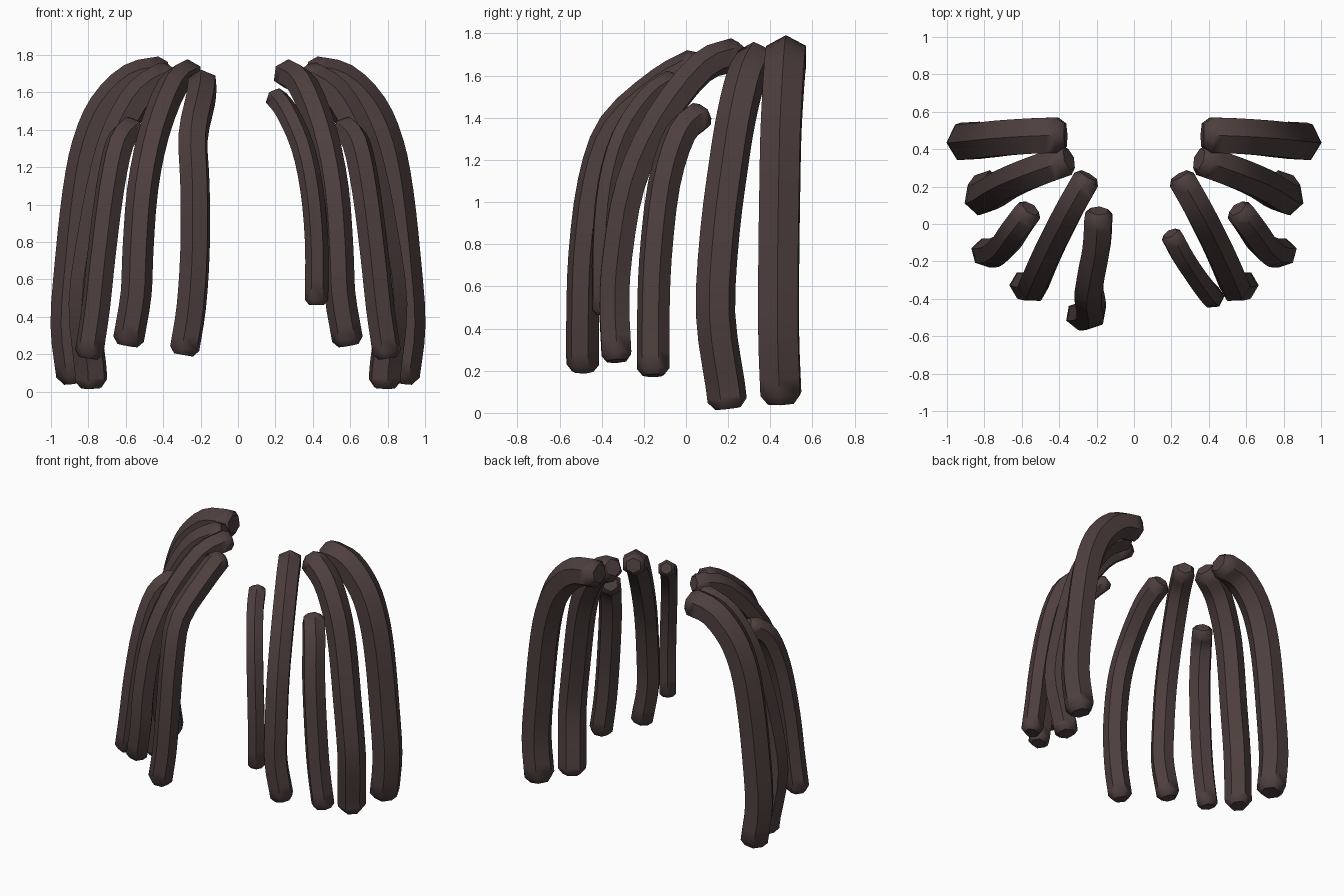
import bpy, bmesh, math
from mathutils import Vector

if "Cube" in bpy.data.objects:
    bpy.data.objects.remove(bpy.data.objects["Cube"])

brown = bpy.data.materials.new("dark_brown")
brown.diffuse_color = (0.075, 0.050, 0.048, 1)
brown.use_nodes = True
brown.node_tree.nodes["Principled BSDF"].inputs["Base Color"].default_value = brown.diffuse_color

SIDES = 6


def resample(points, steps=3):
    """Smooth path through the guide points (Catmull-Rom)."""
    p = [Vector(q) for q in points]
    p = [2 * p[0] - p[1]] + p + [2 * p[-1] - p[-2]]
    out = []
    for i in range(1, len(p) - 2):
        a, b, c, d = p[i - 1:i + 3]
        for k in range(steps):
            t = k / steps
            out.append(0.5 * (2 * b + (c - a) * t + (2 * a - 5 * b + 4 * c - d) * t * t
                              + (3 * b - a - 3 * c + d) * t ** 3))
    return out + [p[-2]]


def strand(name, points, radius, mirror=1):
    """Six-sided tube, ridge outwards, with blunt chamfered ends."""
    path = resample([(x * mirror, y, z) for x, y, z in points])
    n = len(path)
    tangents = [(path[min(i + 1, n - 1)] - path[max(i - 1, 0)]).normalized() for i in range(n)]
    # one sideways axis, across the plane in which the strand bends
    drop = path[-1] - path[0]
    side = Vector((drop.y, -drop.x, 0)).normalized()
    rings = [(path[0] - tangents[0] * radius * 0.45, tangents[0], 0.65)]
    rings += [(p, t, 1.0) for p, t in zip(path, tangents)]
    rings += [(path[-1] + tangents[-1] * radius * 0.45, tangents[-1], 0.65)]

    bm = bmesh.new()
    loops = []
    for centre, t, scale in rings:
        u = (side - t * side.dot(t)).normalized()
        v = t.cross(u)
        r = radius * 1.06 * scale
        loops.append([bm.verts.new(centre + (u * math.sin(a) * 1.03 + v * math.cos(a) * 0.97) * r)
                      for a in (2 * math.pi * k / SIDES for k in range(SIDES))])
    for a, b in zip(loops, loops[1:]):
        for k in range(SIDES):
            j = (k + 1) % SIDES
            bm.faces.new((a[k], a[j], b[j], b[k]))
    bm.faces.new(loops[0][::-1])
    bm.faces.new(loops[-1])
    bmesh.ops.recalc_face_normals(bm, faces=bm.faces)
    mesh = bpy.data.meshes.new(name)
    bm.to_mesh(mesh)
    bm.free()
    mesh.materials.append(brown)
    ob = bpy.data.objects.new(name, mesh)
    bpy.context.collection.objects.link(ob)
    bpy.ops.object.select_all(action='DESELECT')
    ob.select_set(True)
    bpy.context.view_layer.objects.active = ob
    bpy.ops.object.shade_smooth_by_angle(angle=math.radians(50))


# Strands that repeat on both sides
paired = {
    "back_strand": (0.1, [(.41, .475, 1.69), (.56, .47, 1.655), (.70, .46, 1.515), (.785, .45, 1.32),
                          (.835, .445, 1.07), (.875, .44, .71), (.90, .44, .36), (.87, .45, .09)]),
    "rear_side_strand": (0.088, [(.38, .335, 1.68), (.52, .285, 1.59), (.63, .24, 1.41), (.70, .205, 1.20),
                                 (.77, .16, .85), (.82, .14, .47), (.79, .185, .14), (.785, .195, .06)]),
    "short_side_strand": (0.074, [(.57, .06, 1.405), (.635, -.03, 1.32), (.685, -.105, 1.08), (.73, -.145, .73),
                                  (.76, -.155, .45), (.795, -.155, .21)]),
    "front_side_strand": (0.077, [(.26, .23, 1.70), (.35, .07, 1.635), (.45, -.13, 1.38), (.51, -.265, 1.08),
                                  (.535, -.325, .75), (.545, -.34, .52), (.585, -.33, .28)]),
}
for name, (radius, pts) in paired.items():
    strand(name + "_right", pts, radius)
    strand(name + "_left", pts, radius, -1)

# Unequal front strands
strand("front_strand_right", [(.205, -.07, 1.57), (.265, -.18, 1.49), (.345, -.30, 1.31), (.395, -.365, 1.08),
                              (.42, -.39, .80), (.42, -.39, .49)], 0.058)
strand("front_strand_left", [(-.19, .04, 1.65), (-.20, -.12, 1.56), (-.24, -.34, 1.36), (-.23, -.435, 1.10),
                             (-.23, -.48, .75), (-.25, -.49, .45), (-.285, -.49, .23)], 0.077)
